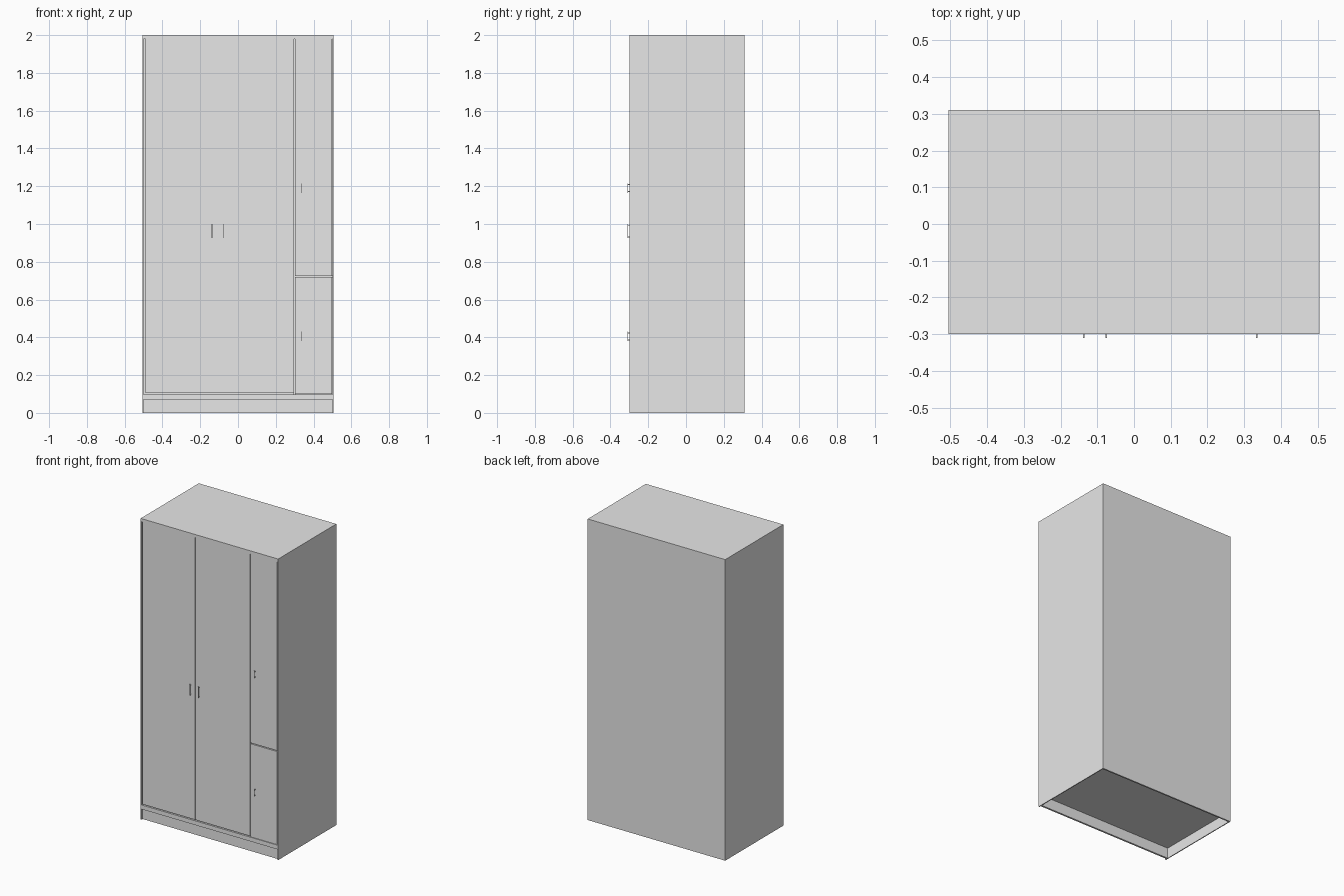
import bpy
import bmesh
from mathutils import Vector

cube = bpy.data.objects.get("Cube")
if cube:
    bpy.data.objects.remove(cube, do_unlink=True)

# One plain grey for the whole cabinet
grey = bpy.data.materials.new("light_grey")
grey.use_nodes = True
grey.diffuse_color = (0.8, 0.8, 0.8, 1)
grey.node_tree.nodes["Principled BSDF"].inputs["Base Color"].default_value = (0.8, 0.8, 0.8, 1)


def boxes(name, *spans):
    """One object made of boxes, each given as (x0, x1, y0, y1, z0, z1)."""
    bm = bmesh.new()
    for x0, x1, y0, y1, z0, z1 in spans:
        lo, hi = Vector((x0, y0, z0)), Vector((x1, y1, z1))
        verts = bmesh.ops.create_cube(bm, size=1)["verts"]
        bmesh.ops.scale(bm, vec=hi - lo, verts=verts)
        bmesh.ops.translate(bm, vec=(lo + hi) / 2, verts=verts)
    mesh = bpy.data.meshes.new(name)
    bm.to_mesh(mesh)
    bm.free()
    mesh.materials.append(grey)
    obj = bpy.data.objects.new(name, mesh)
    bpy.context.collection.objects.link(obj)
    return obj


X = 0.505                    # half width
FRONT, BACK = -0.30, 0.31
T = 0.006                    # side panel thickness
IN = X - T                   # inner half width
DOOR_BACK = FRONT + 0.018

# Carcass
boxes("right_side_panel", (-X, -IN, FRONT, BACK, 0, 2))
boxes("left_side_panel", (IN, X, FRONT, BACK, 0, 2))
boxes("back_panel", (-IN, IN, BACK - 0.01, BACK, 0, 2))
boxes("top_panel", (-IN, IN, FRONT, BACK - 0.01, 1.98, 2))
boxes("bottom_panel", (-IN, IN, FRONT, BACK - 0.01, 0.07, 0.098))
boxes("plinth", (-IN, IN, FRONT + 0.012, FRONT + 0.024, 0, 0.07))

# Interior divider and the shelf behind the small doors
boxes("divider", (0.293, 0.307, DOOR_BACK, BACK - 0.01, 0.098, 1.98))
boxes("side_shelf", (0.307, IN, DOOR_BACK, BACK - 0.01, 0.715, 0.729))

# Inset doors: a wide pair and two narrow ones stacked beside it
doors = {
    "wide_door_outer": (-0.491, -0.1045, 0.105, 1.98),
    "wide_door_inner": (-0.1040, 0.297, 0.105, 1.98),
    "narrow_door_lower": (0.303, IN - 0.001, 0.101, 0.719),
    "narrow_door_upper": (0.303, IN - 0.001, 0.725, 1.98),
}
for name, (x0, x1, z0, z1) in doors.items():
    boxes(name, (x0, x1, FRONT, DOOR_BACK, z0, z1))


def handle(name, x, z0, z1):
    """Slim upright bar held off the door by two posts."""
    w = 0.002
    boxes(name,
          (x - w, x + w, -0.31, -0.306, z0, z1),
          (x - w, x + w, -0.306, FRONT, z0 + 0.004, z0 + 0.009),
          (x - w, x + w, -0.306, FRONT, z1 - 0.009, z1 - 0.004))


handle("wide_door_outer_handle", -0.137, 0.925, 1.0)
handle("wide_door_inner_handle", -0.075, 0.925, 1.0)
handle("narrow_door_lower_handle", 0.335, 0.38, 0.43)
handle("narrow_door_upper_handle", 0.335, 1.165, 1.215)
